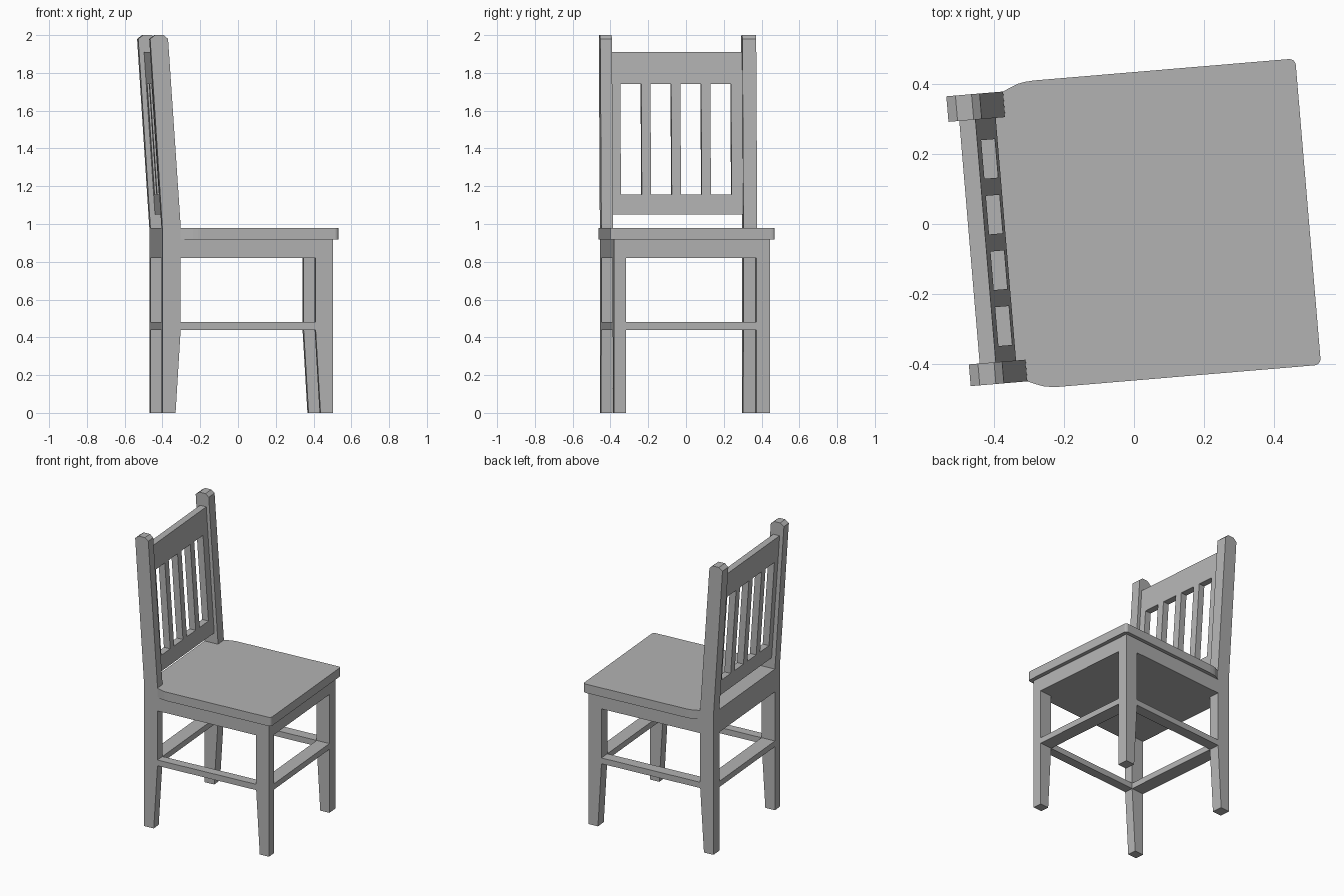
import bpy
import bmesh
import math
from mathutils import Matrix, Vector

cube = bpy.data.objects.get("Cube")
if cube:
    bpy.data.objects.remove(cube, do_unlink=True)

grey = bpy.data.materials.new("plain grey")
grey.use_nodes = True
COLOR = (0.45, 0.45, 0.45, 1)
grey.diffuse_color = COLOR
grey.node_tree.nodes["Principled BSDF"].inputs["Base Color"].default_value = COLOR

# The whole chair is turned slightly about the vertical axis
TURN = Matrix.Rotation(math.radians(4.8), 4, "Z")


def extrude(name, points, offset):
    """Extrude a closed planar outline by an offset vector."""
    bm = bmesh.new()
    face = bm.faces.new([bm.verts.new(p) for p in points])
    result = bmesh.ops.extrude_face_region(bm, geom=[face], use_keep_orig=True)
    moved = [g for g in result["geom"] if isinstance(g, bmesh.types.BMVert)]
    bmesh.ops.translate(bm, verts=moved, vec=Vector(offset))
    bmesh.ops.recalc_face_normals(bm, faces=bm.faces)
    mesh = bpy.data.meshes.new(name)
    bm.transform(TURN)
    bm.to_mesh(mesh)
    bm.free()
    mesh.materials.append(grey)
    obj = bpy.data.objects.new(name, mesh)
    bpy.context.collection.objects.link(obj)
    return obj


def side_profile(name, profile, y0, y1):
    return extrude(name, [(x, y0, z) for x, z in profile], (0, y1 - y0, 0))


def box(name, x0, x1, y0, y1, z0, z1):
    return side_profile(name, [(x0, z0), (x1, z0), (x1, z1), (x0, z1)], y0, y1)


# Shared frame positions
BACK, BACK_IN, FRONT_IN, FRONT = -0.437, -0.34, 0.377, 0.47
R_OUT, R_IN, L_IN, L_OUT = -0.421, -0.359, 0.334, 0.407
APRON, SEAT, SEAT_TOP = 0.82, 0.917, 0.978

# Legs: tapered feet, rear ones rise into raked posts with chamfered tops
post = [(BACK, 0), (-0.367, 0), (BACK_IN, 0.44), (BACK_IN, 0.99),
        (-0.407, 1.98), (-0.43, 2), (-0.476, 2), (-0.502, 1.98), (BACK, SEAT_TOP)]
leg = [(0.403, 0), (FRONT, 0), (FRONT, SEAT), (FRONT_IN, SEAT), (FRONT_IN, 0.44)]
for side, y0, y1 in (("right", R_OUT, R_IN), ("left", L_IN, L_OUT)):
    side_profile(f"back_leg_{side}", post, y0, y1)
    side_profile(f"front_leg_{side}", leg, y0, y1)
    box(f"side_stretcher_{side}", BACK_IN, FRONT_IN, y0, y1, 0.44, 0.48)

# Front and back stretchers, and the solid block under the seat
for end, x0, x1 in (("front", FRONT_IN, FRONT), ("back", BACK, BACK_IN)):
    box(f"{end}_stretcher", x0, x1, R_IN, L_IN, 0.44, 0.48)
    box(f"{end}_apron", x0, x1, R_IN, L_IN, APRON, SEAT)
box("seat_block", BACK_IN, FRONT_IN, R_OUT, L_OUT, APRON, SEAT)


# Seat: rounded front corners, flared rear corners, tongue between the posts
def seat_side(out, post_out, post_in):
    s = 1 if out > 0 else -1
    edge = [(BACK, post_in), (BACK_IN, post_in), (BACK_IN, post_out)]
    for x, t in ((-0.313, 0.5), (-0.295, 0.78), (-0.275, 0.93), (-0.25, 1)):
        edge.append((x, post_out + (out - post_out) * t))
    r = 0.018
    for i in range(5):
        a = math.pi / 2 * (1 - i / 4)
        edge.append((0.497 - r + r * math.cos(a), out - s * r + s * r * math.sin(a)))
    return edge


outline = seat_side(-0.444, R_OUT, R_IN) + seat_side(0.431, L_OUT, L_IN)[::-1]
extrude("seat", [(x, y, SEAT) for x, y in outline], (0, 0, SEAT_TOP - SEAT))


# Backrest: raked rails, stiles and slats sharing one thickness
def rest(name, y0, y1, z0, z1):
    def front(z):
        return -0.367 - (z - 1.05) * 0.0675
    profile = [(front(z0), z0), (front(z1), z1),
               (front(z1) - 0.046, z1), (front(z0) - 0.046, z0)]
    side_profile(name, profile, y0, y1)


LOW, HIGH = 1.155, 1.74
rest("backrest_bottom_rail", R_IN, L_IN, 1.05, LOW)
rest("backrest_top_rail", R_IN, L_IN, HIGH, 1.91)
rest("backrest_stile_right", R_IN, -0.314, LOW, HIGH)
rest("backrest_stile_left", 0.274, L_IN, LOW, HIGH)
for i in range(3):
    y = -0.203 + i * 0.159
    rest(f"backrest_slat_{i + 1}", y, y + 0.049, LOW, HIGH)
